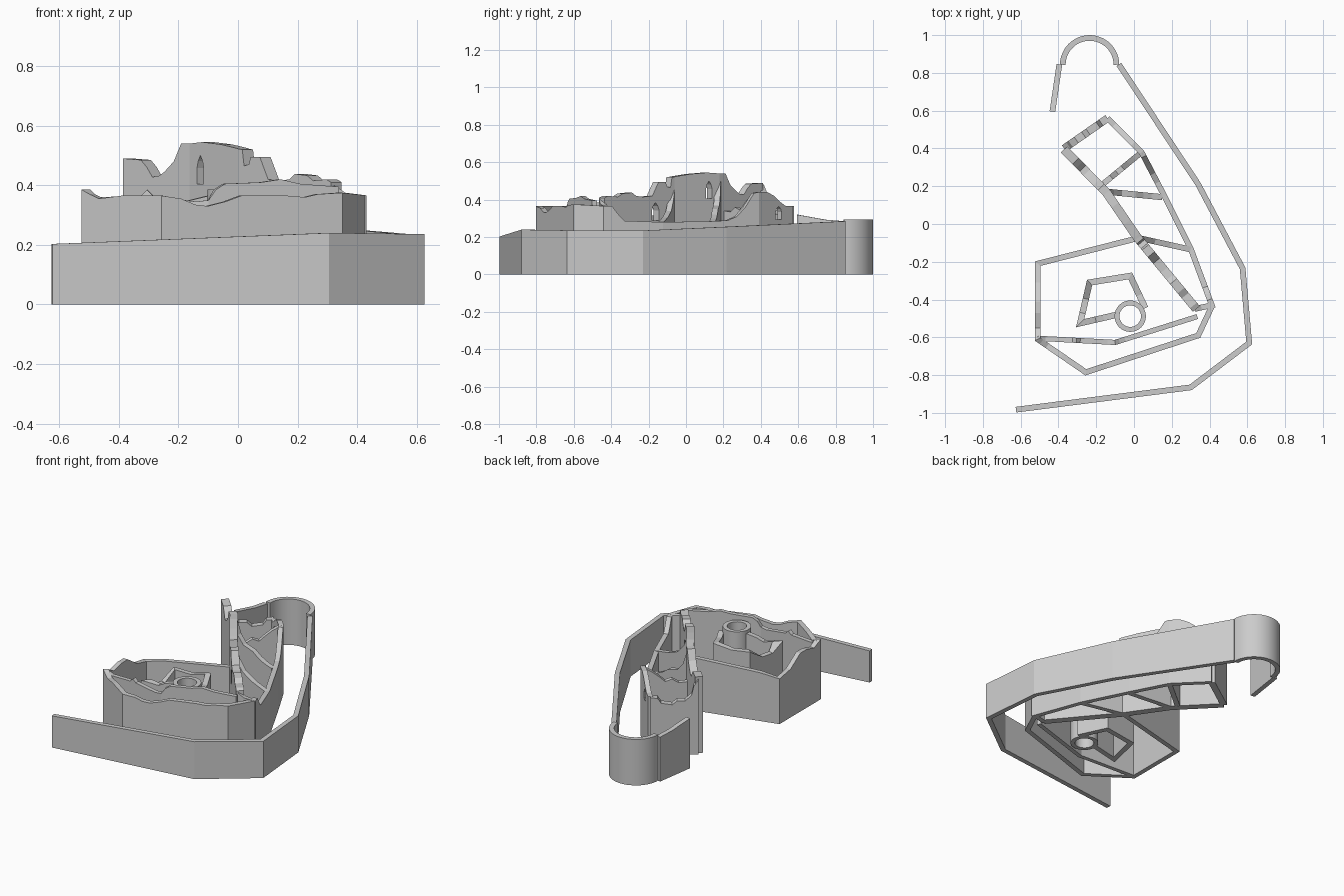
import bpy, bmesh
from math import sin, cos, pi, radians
from mathutils import Vector

if "Cube" in bpy.data.objects:
    bpy.data.objects.remove(bpy.data.objects["Cube"])


def wall(name, path, profile, thick=0.03, smooth=False):
    """Wall standing on z=0. profile = (s, height); s counts path segments."""
    pts = [Vector(p) for p in path]
    n = len(pts) - 1
    closed = (pts[0] - pts[-1]).length < 1e-5
    norms = []
    for i in range(n):
        d = (pts[i + 1] - pts[i]).normalized()
        norms.append(Vector((-d.y, d.x)))

    def height(s):
        for (a, za), (b, zb) in zip(profile, profile[1:]):
            if a <= s <= b:
                return za + (zb - za) * (s - a) / max(b - a, 1e-6)
        return profile[-1][1]

    samples = sorted(set([float(i) for i in range(n + 1)] + [float(s) for s, z in profile]))
    bm = bmesh.new()
    rings = []
    for s in samples:
        i = min(int(s), n - 1)
        f = s - i
        p = pts[i].lerp(pts[i + 1], f)
        nb = norms[i]
        if abs(s - round(s)) < 1e-6:        # mitre at the corners
            k = int(round(s))
            if closed:
                a, b = norms[(k - 1) % n], norms[k % n]
            else:
                a, b = norms[max(k - 1, 0)], norms[min(k, n - 1)]
            nb = (a + b) / (1 + a.dot(b))
        o = nb * thick / 2
        z = height(s)
        l, r = p + o, p - o
        rings.append([bm.verts.new(c) for c in
                      ((l.x, l.y, 0), (r.x, r.y, 0), (r.x, r.y, z), (l.x, l.y, z))])
    if closed:
        for v in rings.pop():
            bm.verts.remove(v)
        rings.append(rings[0])
    for a, b in zip(rings, rings[1:]):
        for j in range(4):
            k = (j + 1) % 4
            bm.faces.new((a[j], a[k], b[k], b[j]))
    if not closed:
        bm.faces.new(rings[0])
        bm.faces.new(rings[-1][::-1])
    bmesh.ops.recalc_face_normals(bm, faces=bm.faces)
    me = bpy.data.meshes.new(name)
    bm.to_mesh(me)
    bm.free()
    ob = bpy.data.objects.new(name, me)
    bpy.context.collection.objects.link(ob)
    if smooth:
        bpy.ops.object.select_all(action='DESELECT')
        ob.select_set(True)
        bpy.context.view_layer.objects.active = ob
        bpy.ops.object.shade_smooth_by_angle(angle=radians(30))
    return ob


def window(ob, x, y, z0, z1, width, along):
    """Cut a pointed-arch window through a wall running in direction along."""
    d = Vector(along).normalized()
    nrm = Vector((-d.y, d.x)) * 0.06
    w, h = width / 2, z1 - z0
    shape = [(-w, 0), (w, 0), (w, .55 * h), (w * .65, .8 * h), (0, h), (-w * .65, .8 * h), (-w, .55 * h)]
    bm = bmesh.new()
    vs = [bm.verts.new((x + d.x * u - nrm.x, y + d.y * u - nrm.y, z0 + v)) for u, v in shape]
    face = bm.faces.new(vs)
    out = bmesh.ops.extrude_face_region(bm, geom=[face])
    for v in out['geom']:
        if isinstance(v, bmesh.types.BMVert):
            v.co += Vector((nrm.x * 2, nrm.y * 2, 0))
    bmesh.ops.recalc_face_normals(bm, faces=bm.faces)
    me = bpy.data.meshes.new("window_cutter")
    bm.to_mesh(me)
    bm.free()
    cut = bpy.data.objects.new("window_cutter", me)
    bpy.context.collection.objects.link(cut)
    cut.hide_render = True
    m = ob.modifiers.new("window", 'BOOLEAN')
    m.operation, m.solver, m.object = 'DIFFERENCE', 'EXACT', cut
    bpy.context.view_layer.objects.active = ob
    bpy.ops.object.modifier_apply(modifier=m.name)
    bpy.data.objects.remove(cut)


def arc(cx, cy, r, a0, a1, n):
    return [(cx + r * cos(a0 + (a1 - a0) * i / n), cy + r * sin(a0 + (a1 - a0) * i / n))
            for i in range(n + 1)]


# Outer curtain wall with its rounded end tower
wall("outer_curtain", [(-.08, .845), (.34, .21), (.575, -.235), (.61, -.63), (.30, -.865), (-.625, -.983)],
     [(0, .285), (1, .255), (2, .235), (3, .236), (4, .24), (5, .203)])
wall("outer_end_tower", arc(-.235, .843, .142, 0, pi, 24), [(0, .295), (24, .295)], smooth=True)
wall("outer_gate_wall", [(-.395, .845), (-.432, .595)], [(0, .285), (.4, .293), (1, .32)])

# Lower ward
wall("lower_ward_wall",
     [(.02, -.075), (-.51, -.21), (-.51, -.61), (-.255, -.785), (.34, -.59), (.415, -.43)],
     [(0, .34), (.4, .325), (.8, .31), (1, .29), (1.25, .31), (1.5, .375), (1.65, .375),
      (1.85, .355), (2, .385), (2.08, .37), (2.2, .355), (2.5, .365), (3, .365),
      (3.1, .355), (3.18, .335), (3.25, .33), (3.35, .345), (3.44, .365), (3.7, .365),
      (3.8, .36), (3.87, .37), (4, .375), (5, .366)])
wall("lower_ward_inner_wall", [(-.51, -.605), (-.10, -.627), (.335, -.49)],
     [(0, .38), (.1, .36), (.45, .365), (.5, .385), (.55, .365), (.9, .345), (1, .35),
      (1.05, .385), (1.12, .405), (1.4, .41), (1.55, .42), (1.7, .405), (2, .395)], .027)

# Small keep and round tower
wall("keep_walls", [(.06, -.445), (-.02, -.275), (-.235, -.31), (-.285, -.525), (-.08, -.478)],
     [(0, .35), (.4, .34), (1, .36), (1.5, .34), (2, .35), (2.4, .29), (2.75, .29),
      (3, .345), (3.4, .33), (3.6, .35), (4, .37)], .033)
wall("round_tower", arc(-.02, -.488, .07, 0, 2 * pi, 32), [(0, .385), (32, .385)], .026, True)

# Upper ward: thick diagonal shield wall
shield = wall("shield_wall", [(-.37, .395), (-.145, .165), (.02, -.075), (.33, -.45)],
              [(0, .49), (.27, .485), (.36, .46), (.44, .428), (.53, .43), (.62, .445), (.76, .48),
               (.87, .54), (1, .54), (1.27, .545), (1.65, .537), (1.95, .525), (2.04, .52),
               (2.06, .465), (2.11, .47), (2.13, .495), (2.23, .495), (2.32, .42), (2.45, .415),
               (2.55, .42), (2.61, .438), (2.74, .433), (2.81, .415), (2.95, .42), (3, .41)], .047)
window(shield, -.107, .11, .405, .50, .04, (.165, -.24))
window(shield, .105, -.178, .29, .385, .05, (.31, -.375))

# Upper ward: curtain and end wall
curtain = wall("upper_ward_curtain",
               [(.32, -.45), (.412, -.43), (.30, -.13), (.16, .15), (.04, .38), (-.14, .56)],
               [(0, .40), (.4, .375), (1, .366), (1.1, .365), (1.2, .325), (1.32, .287), (2, .28),
                (3, .285), (3.3, .29), (3.5, .31), (3.7, .36), (3.9, .435), (4, .44), (4.25, .44),
                (4.45, .42), (4.65, .385), (4.8, .365), (5, .365)])
window(curtain, -.065, .485, .295, .365, .045, (-1, 1))
wall("upper_ward_end_wall", [(-.14, .56), (-.37, .40)],
     [(0, .365), (.15, .36), (.22, .33), (.45, .32), (.55, .345), (.72, .345), (.85, .38), (.9, .44), (1, .48)], .04)

# Upper ward: cross walls
wall("cross_wall_north", [(-.16, .215), (.04, .38)],
     [(0, .34), (.2, .335), (.35, .36), (.5, .345), (.65, .38), (.8, .41), (1, .44)])
wall("cross_wall_middle", [(-.135, .17), (.15, .142)],
     [(0, .50), (.1, .42), (.25, .37), (.5, .35), (.65, .32), (.8, .30), (1, .285)], .032)
wall("cross_wall_south", [(.03, -.075), (.30, -.135)],
     [(0, .47), (.1, .40), (.3, .34), (.6, .305), (1, .28)])
